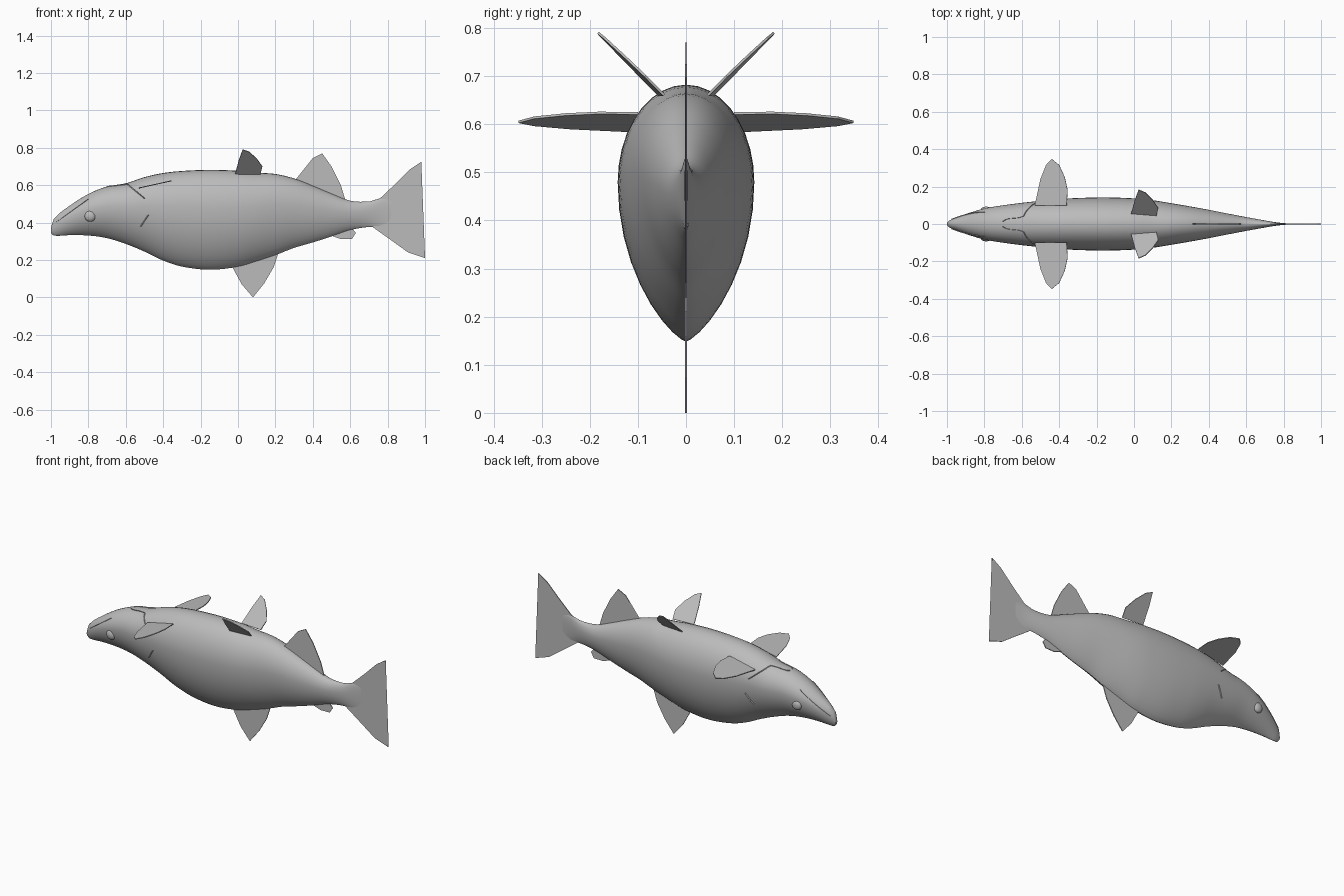
import bpy, bmesh, math
from mathutils import Vector

cube = bpy.data.objects.get("Cube")
if cube:
    bpy.data.objects.remove(cube)

# One plain colour for the whole fish
grey = bpy.data.materials.new("plain grey")
COLOUR = (0.5, 0.5, 0.5, 1)
grey.diffuse_color = COLOUR
grey.use_nodes = True
grey.node_tree.nodes["Principled BSDF"].inputs["Base Color"].default_value = COLOUR

# Body stations: x, top z, bottom z, half width
STATIONS = [
    (-1, .37, .345, .008), (-.985, .42, .33, .02), (-.9, .49, .333, .053),
    (-.8, .553, .331, .083), (-.7, .593, .317, .1), (-.6, .61, .286, .113),
    (-.5, .643, .245, .124), (-.4, .665, .197, .133), (-.3, .676, .165, .139),
    (-.15, .682, .148, .142), (0, .677, .164, .137), (.1, .667, .193, .127),
    (.2, .66, .226, .111), (.3, .636, .265, .094), (.4, .597, .294, .076),
    (.5, .555, .326, .056), (.6, .517, .36, .037), (.7, .513, .377, .019),
    (.76, .53, .375, .009), (.82, .53, .39, .003)]


def station(x):
    """Smoothly interpolated top, bottom and half width at x."""
    n = len(STATIONS)
    i = max(k for k in range(n - 1) if STATIONS[k][0] <= x)
    a, b = STATIONS[i], STATIONS[i + 1]
    p, q = STATIONS[max(i - 1, 0)], STATIONS[min(i + 2, n - 1)]
    h = b[0] - a[0]
    t = (x - a[0]) / h
    out = []
    for c in (1, 2, 3):
        ma = (b[c] - p[c]) / (b[0] - p[0]) * h
        mb = (q[c] - a[c]) / (q[0] - a[0]) * h
        d = b[c] - a[c]
        out.append(a[c] + t * ma + t * t * (3 * d - 2 * ma - mb)
                   + t ** 3 * (ma + mb - 2 * d))
    return out


def skin(x, angle, lift=0):
    """Point on the egg-shaped section; angle 0 is the +y side, pi/2 the top."""
    top, bottom, width = station(x)
    mid = bottom + .62 * (top - bottom)
    c, s = math.cos(angle), math.sin(angle)
    power = 1 if s >= 0 else 1.5
    y = math.copysign(abs(c) ** power, c) * (width + lift)
    z = mid + s * ((top - mid if s >= 0 else mid - bottom) + lift)
    return Vector((x, y, z))


def angle_at(x, z):
    """Section angle on the +y side at height z."""
    top, bottom, _ = station(x)
    mid = bottom + .62 * (top - bottom)
    r = (z - mid) / (top - mid if z >= mid else mid - bottom)
    return math.asin(max(-1, min(1, r)))


def finish(bm, name, smooth=True):
    bmesh.ops.recalc_face_normals(bm, faces=bm.faces)
    mesh = bpy.data.meshes.new(name)
    bm.to_mesh(mesh)
    bm.free()
    mesh.materials.append(grey)
    obj = bpy.data.objects.new(name, mesh)
    bpy.context.collection.objects.link(obj)
    if smooth:
        bpy.ops.object.select_all(action="DESELECT")
        obj.select_set(True)
        bpy.context.view_layer.objects.active = obj
        bpy.ops.object.shade_smooth_by_angle(angle=math.radians(40))
    return obj


def loft(name, rings):
    bm = bmesh.new()
    loops = [[bm.verts.new(p) for p in ring] for ring in rings]
    for a, b in zip(loops, loops[1:]):
        for i in range(len(a)):
            j = (i + 1) % len(a)
            bm.faces.new((a[i], a[j], b[j], b[i]))
    bm.faces.new(loops[0])
    bm.faces.new(loops[-1])
    return finish(bm, name)


def fin(name, outline, place, thickness=.005):
    """Thin blade: a flat outline placed in space and thickened."""
    bm = bmesh.new()
    bm.faces.new([bm.verts.new(place(u, v)) for u, v in outline])
    bmesh.ops.triangulate(bm, faces=bm.faces)
    obj = finish(bm, name, smooth=False)
    mod = obj.modifiers.new("thickness", "SOLIDIFY")
    mod.thickness = thickness
    mod.offset = 0
    return obj


def ridge(name, path, side, width=.006, height=.004):
    """Low raised crease that follows the skin through (x, z) points."""
    rings = []
    for (xa, za), (xb, zb) in zip(path, path[1:]):
        steps = 8
        for k in range(steps + 1):
            x, z = xa + (xb - xa) * k / steps, za + (zb - za) * k / steps
            ring = []
            for off, lift in ((-width, -.004), (0, height), (width, -.004)):
                p = skin(x + off, angle_at(x, z), lift)
                ring.append((p.x, p.y * side, p.z))
            rings.append(ring)
    return loft(name, rings)


# Body
SEGMENTS, SLICES = 36, 64
xs = [-1, -.995, -.985] + [-.985 + 1.805 * i / SLICES for i in range(1, SLICES)] + [.8199]
loft("body", [[skin(x, math.tau * k / SEGMENTS) for k in range(SEGMENTS)] for x in xs])


# Fins on the centre line
def upright(x, z):
    return (x, 0, z)


fin("tail_fin", [(.68, .5), (.76, .53), (.85, .615), (.92, .685), (.98, .725),
                 (.96, .58), (.943, .46), (.965, .36), (1, .21), (.91, .24),
                 (.82, .305), (.7, .39)], upright)
fin("upper_fin", [(.3, .62), (.33, .645), (.4, .745), (.45, .77), (.5, .7),
                  (.55, .6), (.58, .5)], upright)
fin("lower_fin", [(-.04, .18), (.02, .07), (.08, 0), (.14, .075), (.19, .16),
                  (.22, .25)], upright)
fin("small_lower_fin", [(.47, .34), (.55, .312), (.61, .313), (.63, .345),
                        (.6, .38)], upright)

# Paired fins, eyes and head creases
for side, label in ((-1, "right"), (1, "left")):
    fin("side_fin_" + label,
        [(-.53, .1), (-.5, .24), (-.47, .315), (-.44, .348), (-.4, .315),
         (-.37, .25), (-.355, .18), (-.36, .1)],
        lambda x, y: (x, y * side, .585 + (x + .53) * .22))
    fin("slanted_fin_" + label,
        [(-.015, .66), (.005, .735), (.025, .79), (.06, .778), (.1, .742),
         (.13, .7), (.12, .66)],
        lambda x, z: (x, side * (z - .605 - .08 * x), z))

    bm = bmesh.new()
    bmesh.ops.create_uvsphere(bm, u_segments=20, v_segments=12, radius=.03)
    bmesh.ops.scale(bm, vec=(1, .6, 1), verts=bm.verts)
    eye = finish(bm, "eye_" + label)
    centre = skin(-.79, angle_at(-.79, .435))
    eye.location = (centre.x, side * (centre.y - .006), centre.z)

    ridge("mouth_crease_" + label, [(-.975, .4), (-.8, .525)], side)
    ridge("gill_crease_" + label, [(-.7, .592), (-.59, .604), (-.5, .53)], side)
    ridge("gill_tip_" + label, [(-.48, .44), (-.52, .38)], side)
